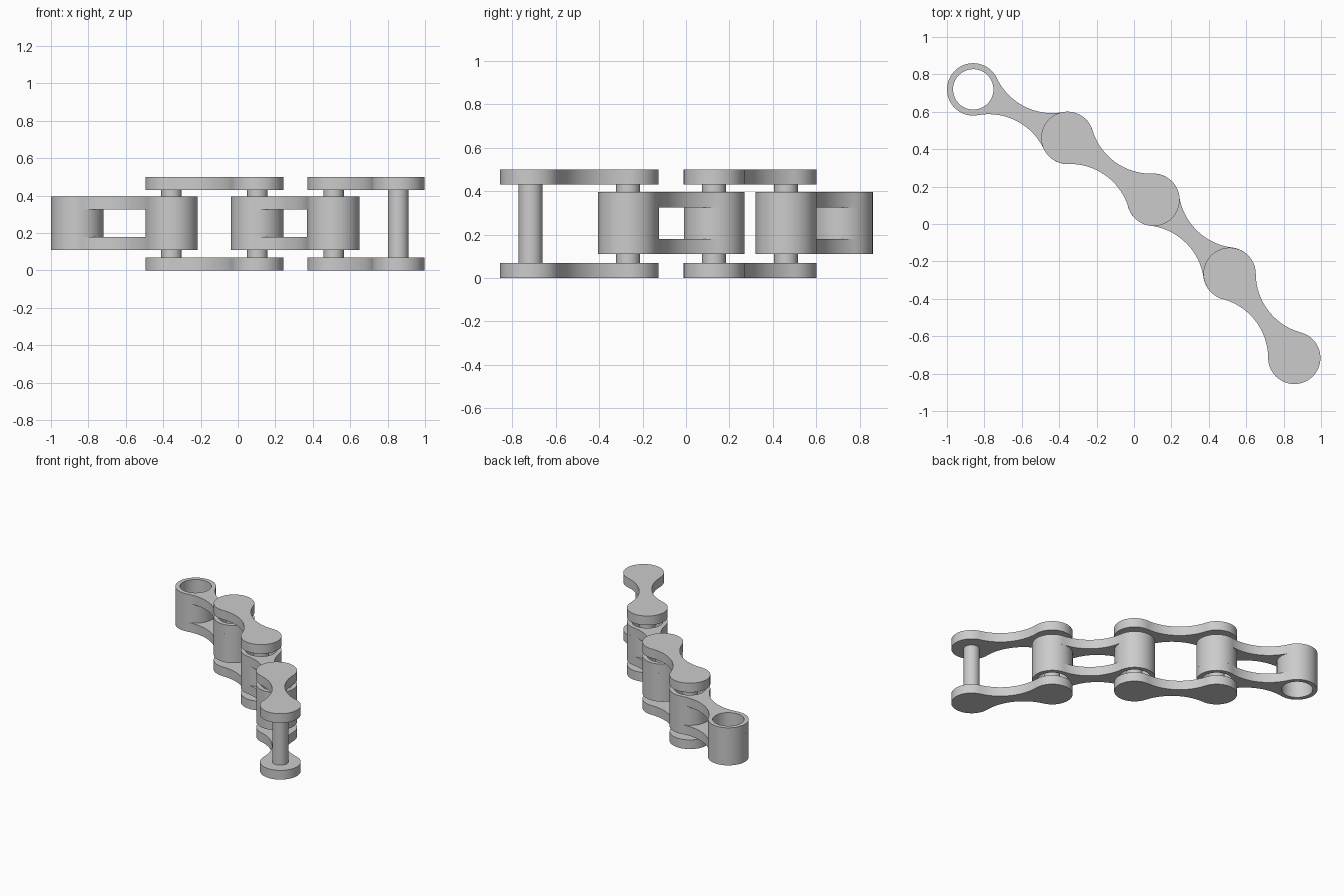
import bpy, bmesh
from math import pi, sin, cos, acos, atan2, radians
from mathutils import Matrix

cube = bpy.data.objects.get("Cube")
if cube:
    bpy.data.objects.remove(cube)

steel = bpy.data.materials.new("grey_steel")
steel.use_nodes = True
GREY = (0.6, 0.6, 0.6, 1)
steel.diffuse_color = GREY
steel.node_tree.nodes["Principled BSDF"].inputs["Base Color"].default_value = GREY

HALF = 0.2835        # half the distance between joints
END, BORE, PIN = 0.14, 0.108, 0.055
WAIST_ARC = 0.327    # radius of the concave sides
JOINTS = [(-0.86, 0.72), (-0.355, 0.46), (0.103, 0.13), (0.51, -0.265), (0.858, -0.717)]


def arc(cx, cy, r, a0, a1, n=40):
    return [(cx + r * cos(a0 + (a1 - a0) * i / n), cy + r * sin(a0 + (a1 - a0) * i / n))
            for i in range(n)]


def circle(cx, r):
    return arc(cx, 0, r, 0, 2 * pi, 64)


def link_outline():
    # two round ends joined by tangent concave arcs
    t = acos(HALF / (END + WAIST_ARC))
    h = (END + WAIST_ARC) * sin(t)
    return (arc(HALF, 0, END, t - pi, pi - t) + arc(0, h, WAIST_ARC, -t, t - pi)
            + arc(-HALF, 0, END, t, 2 * pi - t) + arc(0, -h, WAIST_ARC, pi - t, t))


def slab(loops, z0, z1, fill="BOTH"):
    # extrude closed outlines; loops inside others become holes
    curve = bpy.data.curves.new("outline", "CURVE")
    curve.dimensions, curve.fill_mode = "2D", fill
    curve.extrude = (z1 - z0) / 2
    for pts in loops:
        spline = curve.splines.new("POLY")
        spline.points.add(len(pts) - 1)
        for p, (x, y) in zip(spline.points, pts):
            p.co = (x, y, 0, 1)
        spline.use_cyclic_u = True
    tmp = bpy.data.objects.new("outline", curve)
    mesh = bpy.data.meshes.new_from_object(tmp)
    bpy.data.objects.remove(tmp)
    bpy.data.curves.remove(curve)
    mesh.transform(Matrix.Translation((0, 0, (z0 + z1) / 2)))
    return mesh


def build(name, slabs, placement):
    bm = bmesh.new()
    for mesh in slabs:
        bm.from_mesh(mesh)
        bpy.data.meshes.remove(mesh)
    bmesh.ops.remove_doubles(bm, verts=bm.verts, dist=0.0001)
    bmesh.ops.recalc_face_normals(bm, faces=bm.faces)
    mesh = bpy.data.meshes.new(name)
    bm.to_mesh(mesh)
    bm.free()
    mesh.materials.clear()
    mesh.materials.append(steel)
    mesh.shade_smooth()
    mesh.set_sharp_from_angle(angle=radians(35))
    obj = bpy.data.objects.new(name, mesh)
    obj.matrix_world = placement
    bpy.context.collection.objects.link(obj)


for i, (a, b) in enumerate(zip(JOINTS, JOINTS[1:])):
    mid = ((a[0] + b[0]) / 2, (a[1] + b[1]) / 2, 0)
    place = Matrix.Translation(mid) @ Matrix.Rotation(atan2(b[1] - a[1], b[0] - a[0]), 4, "Z")
    n = i // 2 + 1
    if i % 2 == 0:
        # inner link: two bored plates and two hollow barrels
        bores = [circle(s * HALF, BORE) for s in (-1, 1)]
        for level, z0, z1 in (("lower", 0.11, 0.18), ("upper", 0.325, 0.395)):
            build(f"inner_plate_{level}_{n}", [slab([link_outline()] + bores, z0, z1)], place)
        for end, s in (("start", -1), ("finish", 1)):
            tube = slab([circle(s * HALF, END), circle(s * HALF, BORE)], 0.18, 0.325)
            build(f"barrel_{end}_{n}", [tube], place)
    else:
        # outer link: two solid plates and two pins
        for level, z0, z1 in (("lower", 0, 0.07), ("upper", 0.43, 0.5)):
            build(f"outer_plate_{level}_{n}", [slab([link_outline()], z0, z1)], place)
        for end, s in (("start", -1), ("finish", 1)):
            build(f"pin_{end}_{n}", [slab([circle(s * HALF, PIN)], 0.06, 0.44)], place)
